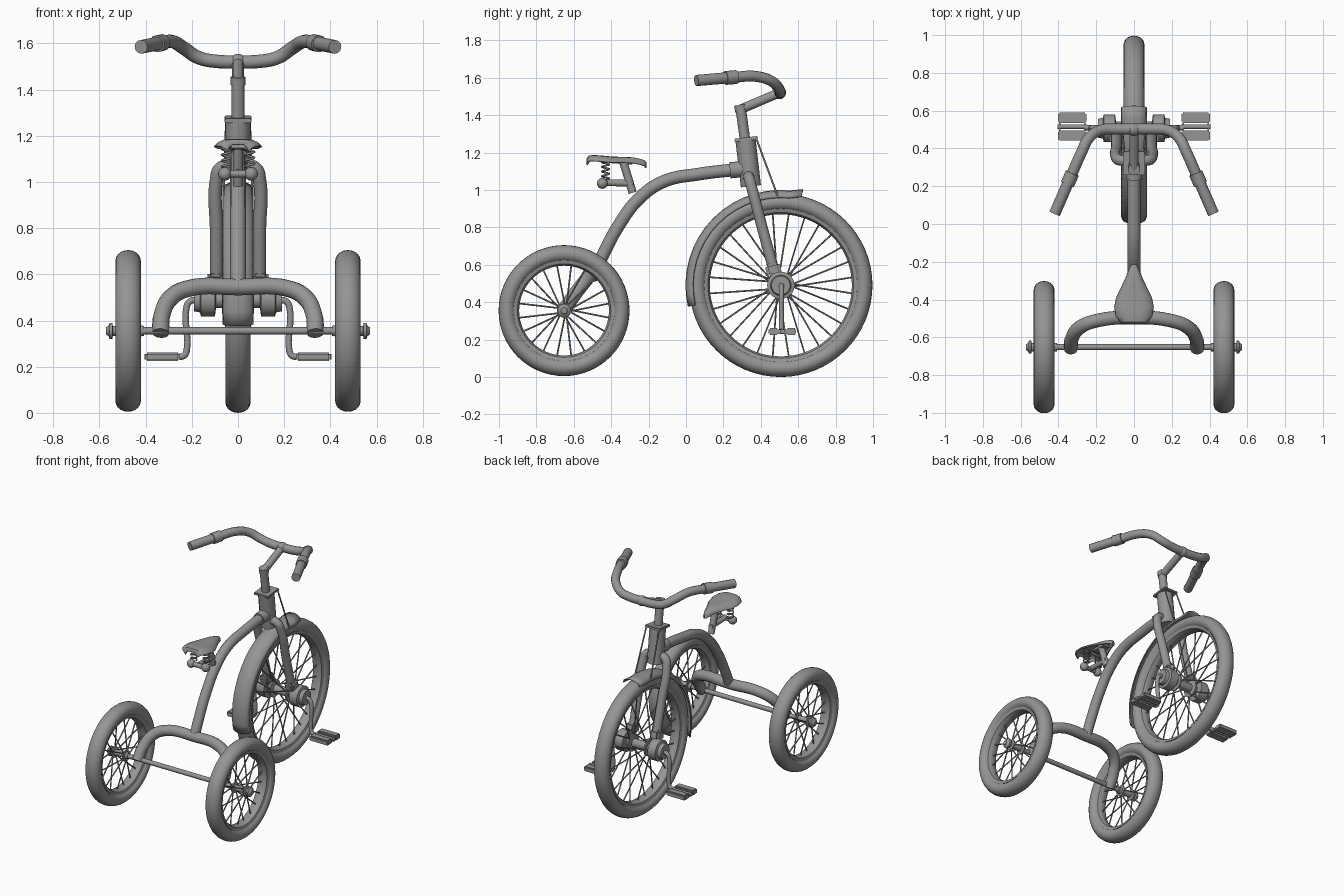
import bpy, bmesh, math
from mathutils import Vector, Matrix

if "Cube" in bpy.data.objects:
    bpy.data.objects.remove(bpy.data.objects["Cube"])

grey = bpy.data.materials.new("plain grey")
grey.use_nodes = True
COLOUR = (0.3, 0.3, 0.3, 1)
grey.diffuse_color = COLOUR
grey.node_tree.nodes["Principled BSDF"].inputs["Base Color"].default_value = COLOUR


def finish(name, mesh, smooth=True):
    mesh.materials.clear()
    mesh.materials.append(grey)
    obj = bpy.data.objects.new(name, mesh)
    bpy.context.scene.collection.objects.link(obj)
    if smooth:
        bpy.ops.object.select_all(action="DESELECT")
        obj.select_set(True)
        bpy.context.view_layer.objects.active = obj
        bpy.ops.object.shade_smooth_by_angle(angle=math.radians(40))
    return obj


def from_bmesh(name, bm, smooth=True):
    bmesh.ops.recalc_face_normals(bm, faces=bm.faces)
    mesh = bpy.data.meshes.new(name)
    bm.to_mesh(mesh)
    bm.free()
    return finish(name, mesh, smooth)


def tube(name, points, radius, straight=False, steps=8):
    """Round bar swept along a path."""
    curve = bpy.data.curves.new(name, "CURVE")
    curve.dimensions = "3D"
    curve.bevel_depth, curve.bevel_resolution = radius, 4
    curve.use_fill_caps = True
    curve.resolution_u = steps
    spline = curve.splines.new("POLY" if straight else "BEZIER")
    if straight:
        spline.points.add(len(points) - 1)
        for p, co in zip(spline.points, points):
            p.co = (*co, 1)
    else:
        spline.bezier_points.add(len(points) - 1)
        for p, co in zip(spline.bezier_points, points):
            p.co = co
            p.handle_left_type = p.handle_right_type = "AUTO"
    helper = bpy.data.objects.new(name + " path", curve)
    bpy.context.scene.collection.objects.link(helper)
    bpy.context.view_layer.update()
    graph = bpy.context.evaluated_depsgraph_get()
    mesh = bpy.data.meshes.new_from_object(helper.evaluated_get(graph))
    bpy.data.objects.remove(helper)
    return finish(name, mesh)


def lathe(name, profile, centre, closed=False, steps=32):
    """Revolve (x, radius) points about the x axis."""
    bm = bmesh.new()
    verts = [bm.verts.new((x, 0, r)) for x, r in profile]
    edges = [bm.edges.new(pair) for pair in zip(verts, verts[1:])]
    if closed:
        edges.append(bm.edges.new((verts[-1], verts[0])))
    bmesh.ops.spin(bm, geom=verts + edges, axis=(1, 0, 0), cent=(0, 0, 0),
                   angle=math.tau, steps=steps)
    bmesh.ops.remove_doubles(bm, verts=bm.verts, dist=1e-5)
    bmesh.ops.translate(bm, verts=bm.verts, vec=centre)
    return from_bmesh(name, bm)


def box(name, centre, size, tilt=0):
    bm = bmesh.new()
    bmesh.ops.create_cube(bm, size=1, matrix=Matrix.Translation(centre)
                          @ Matrix.Rotation(tilt, 4, "X") @ Matrix.Diagonal((*size, 1)))
    bmesh.ops.bevel(bm, geom=bm.edges[:], offset=min(size) * 0.2, segments=2, affect="EDGES")
    return from_bmesh(name, bm)


def ball(name, centre, radius):
    bm = bmesh.new()
    bmesh.ops.create_uvsphere(bm, u_segments=16, v_segments=10, radius=radius,
                              matrix=Matrix.Translation(centre))
    return from_bmesh(name, bm)


def wheel(name, centre, outer, spokes, flange, flange_radius):
    mid, half = outer - 0.046, 0.055
    tyre = [(half * math.cos(a), mid + 0.046 * math.sin(a))
            for a in (math.tau * i / 20 for i in range(20))]
    lathe(name + " tyre", tyre, centre, True, 64)
    inner = outer - 0.1
    lathe(name + " rim", [(-0.04, inner + 0.02), (-0.034, inner), (-0.015, inner - 0.01),
                          (0.015, inner - 0.01), (0.034, inner), (0.04, inner + 0.02)],
          centre, True, 64)
    # Spokes run alternately from either hub flange, with a slight lean
    bm = bmesh.new()
    for i in range(spokes):
        a = math.tau * (i + 0.5) / spokes
        lean = 0.3 if i // 2 % 2 else -0.3
        start = Vector((flange * (-1) ** i, flange_radius * math.cos(a + lean),
                        flange_radius * math.sin(a + lean)))
        end = Vector((0, inner * math.cos(a), inner * math.sin(a)))
        ray = end - start
        turn = ray.to_track_quat("Z", "Y").to_matrix().to_4x4()
        place = Matrix.Translation(Vector(centre) + (start + end) / 2) @ turn
        bmesh.ops.create_cone(bm, cap_ends=True, segments=6, radius1=0.0045,
                              radius2=0.0045, depth=ray.length, matrix=place)
    from_bmesh(name + " spokes", bm)


# Front wheel and its stepped hub
FRONT = Vector((0, 0.507, 0.49))
wheel("front wheel", FRONT, 0.49, 28, 0.065, 0.05)
lathe("front hub", [(-0.19, 0), (-0.19, 0.05), (-0.165, 0.055), (-0.16, 0.073), (-0.1, 0.073),
                    (-0.095, 0.035), (-0.07, 0.035), (-0.07, 0.06), (-0.06, 0.06), (-0.055, 0.03),
                    (0.055, 0.03), (0.06, 0.06), (0.07, 0.06), (0.07, 0.035), (0.095, 0.035),
                    (0.1, 0.073), (0.16, 0.073), (0.165, 0.055), (0.19, 0.05), (0.19, 0)], FRONT)

# Front mudguard: a curved strip wrapped round the tyre
bm = bmesh.new()
rows = []
for i in range(17):
    angle = math.radians(77 + (193 - 77) * i / 16)
    flare = 0.018 if i == 0 else 0.0
    row = []
    for x, r in ((-0.068, 0.47), (-0.058, 0.492), (-0.03, 0.506), (0, 0.51),
                 (0.03, 0.506), (0.058, 0.492), (0.068, 0.47)):
        r += flare
        row.append(bm.verts.new((x, FRONT.y + r * math.cos(angle), FRONT.z + r * math.sin(angle))))
    rows.append(row)
for a, b in zip(rows, rows[1:]):
    for j in range(6):
        bm.faces.new((a[j], a[j + 1], b[j + 1], b[j]))
guard = from_bmesh("front mudguard", bm)
guard.modifiers.new("thickness", "SOLIDIFY").thickness = 0.006

# Rear axle, wheels and hubs
AXLE_Y, AXLE_Z = -0.652, 0.355
tube("rear axle", [(-0.55, AXLE_Y, AXLE_Z), (0.55, AXLE_Y, AXLE_Z)], 0.016, True)

for side, word in ((1, "left"), (-1, "right")):
    centre = Vector((0.476 * side, AXLE_Y, AXLE_Z))
    wheel(word + " rear wheel", centre, 0.35, 20, 0.045, 0.03)
    lathe(word + " rear hub", [(side * x, r) for x, r in (
        (-0.068, 0), (-0.068, 0.022), (-0.05, 0.024), (-0.048, 0.038), (-0.04, 0.038),
        (-0.036, 0.02), (0.036, 0.02), (0.04, 0.038), (0.048, 0.038), (0.052, 0.022),
        (0.066, 0.022), (0.068, 0.034), (0.08, 0.034), (0.085, 0.022), (0.095, 0.016),
        (0.095, 0))], centre, steps=20)

    # Fork leg, socket and brace rod
    tube(word + " fork leg", [(side * 0.093, 0.47, 0.57), (side * 0.093, 0.41, 0.79),
                              (side * 0.093, 0.352, 1.01), (side * 0.075, 0.338, 1.06),
                              (0, 0.335, 1.075)], 0.029)
    box(word + " fork socket", (side * 0.097, 0.467, 0.575), (0.07, 0.08, 0.07), 0.25)
    tube(word + " brace rod", [(side * 0.05, 0.372, 1.285), (side * 0.062, 0.493, 0.96)],
         0.005, True)

    # Crank and two-block pedal
    tube(word + " crank", [(side * x, 0.51, z) for x, z in (
        (0.17, 0.487), (0.205, 0.485), (0.222, 0.462), (0.222, 0.27),
        (0.235, 0.247), (0.26, 0.244))], 0.014, steps=5)
    tube(word + " pedal axle", [(side * 0.25, 0.515, 0.244), (side * 0.405, 0.515, 0.244)],
         0.012, True)
    for dy in (-0.047, 0.047):
        box(word + " pedal block", (side * 0.327, 0.515 + dy, 0.243), (0.15, 0.054, 0.036))
    for x in (0.262, 0.392):
        box(word + " pedal plate", (side * x, 0.515, 0.243), (0.008, 0.1, 0.024))

    # Grip with a collar at its inner end
    inner, outer = Vector((side * 0.335, 0.25, 1.602)), Vector((side * 0.42, 0.055, 1.585))
    tube(word + " grip", [inner, outer], 0.03, True)
    along = outer - inner
    tube(word + " grip collar", [inner - along * 0.1, inner, inner + along * 0.12,
                                 inner + along * 0.2], 0.037, True)

    # Saddle spring and its mounting ball
    coil = [(side * 0.05 + 0.02 * math.cos(a), -0.43 + 0.02 * math.sin(a), 1.055 + 0.1 * i / 40)
            for i, a in enumerate(math.tau * k / 10 for k in range(41))]
    tube(word + " saddle spring", coil, 0.005, True)
    ball(word + " spring mount", (side * 0.057, -0.447, 1.035), 0.029)

# Rear arch and curved main tube
arch = [(0.335, -0.66, 0.345), (0.33, -0.61, 0.42), (0.29, -0.55, 0.5), (0.21, -0.515, 0.54)]
tube("rear arch", arch + [(0, -0.495, 0.545)] + [(-x, y, z) for x, y, z in reversed(arch)], 0.037)
tube("main tube", [(0, y, z) for y, z in (
    (0.3, 1.112), (0.07, 1.085), (-0.12, 1.045), (-0.25, 0.955), (-0.36, 0.81),
    (-0.45, 0.64), (-0.49, 0.55))], 0.034)
tube("main tube collar", [(0, 0.235, 1.105), (0, 0.32, 1.113)], 0.043, True)

# Steering head, stem and handlebar
tube("head tube", [(0, 0.347, 1.02), (0, 0.318, 1.27)], 0.054, True)
box("head plate", (0, 0.322, 1.272), (0.115, 0.125, 0.018), 0.12)
tube("stem", [(0, 0.318, 1.25), (0, 0.292, 1.44)], 0.028, True)
tube("stem collar", [(0, 0.295, 1.42), (0, 0.289, 1.455)], 0.032, True)
tube("stem arm", [(0, 0.289, 1.43), (0, 0.5, 1.52)], 0.025, True)
ball("stem clamp", (0, 0.5, 1.52), 0.035)
bar = [(0.335, 0.25, 1.602), (0.28, 0.375, 1.607), (0.235, 0.46, 1.58), (0.17, 0.498, 1.538),
       (0.09, 0.502, 1.522)]
tube("handlebar", bar + [(0, 0.502, 1.52)] + [(-x, y, z) for x, y, z in reversed(bar)], 0.029)

# Saddle: pear-shaped pressed shell with turned-down edges
bm = bmesh.new()
rows = []
for y, w, z in ((-0.533, 0.045, 1.165), (-0.52, 0.075, 1.184), (-0.49, 0.097, 1.187),
                (-0.44, 0.105, 1.183), (-0.39, 0.095, 1.178), (-0.33, 0.066, 1.177),
                (-0.28, 0.043, 1.174), (-0.24, 0.028, 1.165), (-0.22, 0.018, 1.158),
                (-0.212, 0.008, 1.148)):
    rows.append([bm.verts.new((w * s, y, z - 0.03 * abs(s) ** 5))
                 for s in (-1, -0.95, -0.85, -0.6, -0.3, 0, 0.3, 0.6, 0.85, 0.95, 1)])
for a, b in zip(rows, rows[1:]):
    for j in range(10):
        bm.faces.new((a[j], a[j + 1], b[j + 1], b[j]))
saddle = from_bmesh("saddle", bm)
saddle.modifiers.new("thickness", "SOLIDIFY").thickness = 0.008

# Saddle post, clamp and spring support
tube("saddle post", [(0, -0.34, 1.165), (0, -0.285, 0.985)], 0.022, True)
box("saddle bracket", (0, -0.34, 1.15), (0.05, 0.12, 0.022), -0.05)
tube("spring arm", [(0, -0.28, 1.035), (0, -0.447, 1.04)], 0.018, True)
tube("spring crossbar", [(-0.06, -0.447, 1.035), (0.06, -0.447, 1.035)], 0.016, True)
tube("spring top bar", [(-0.07, -0.43, 1.152), (0.07, -0.43, 1.152)], 0.008, True)
